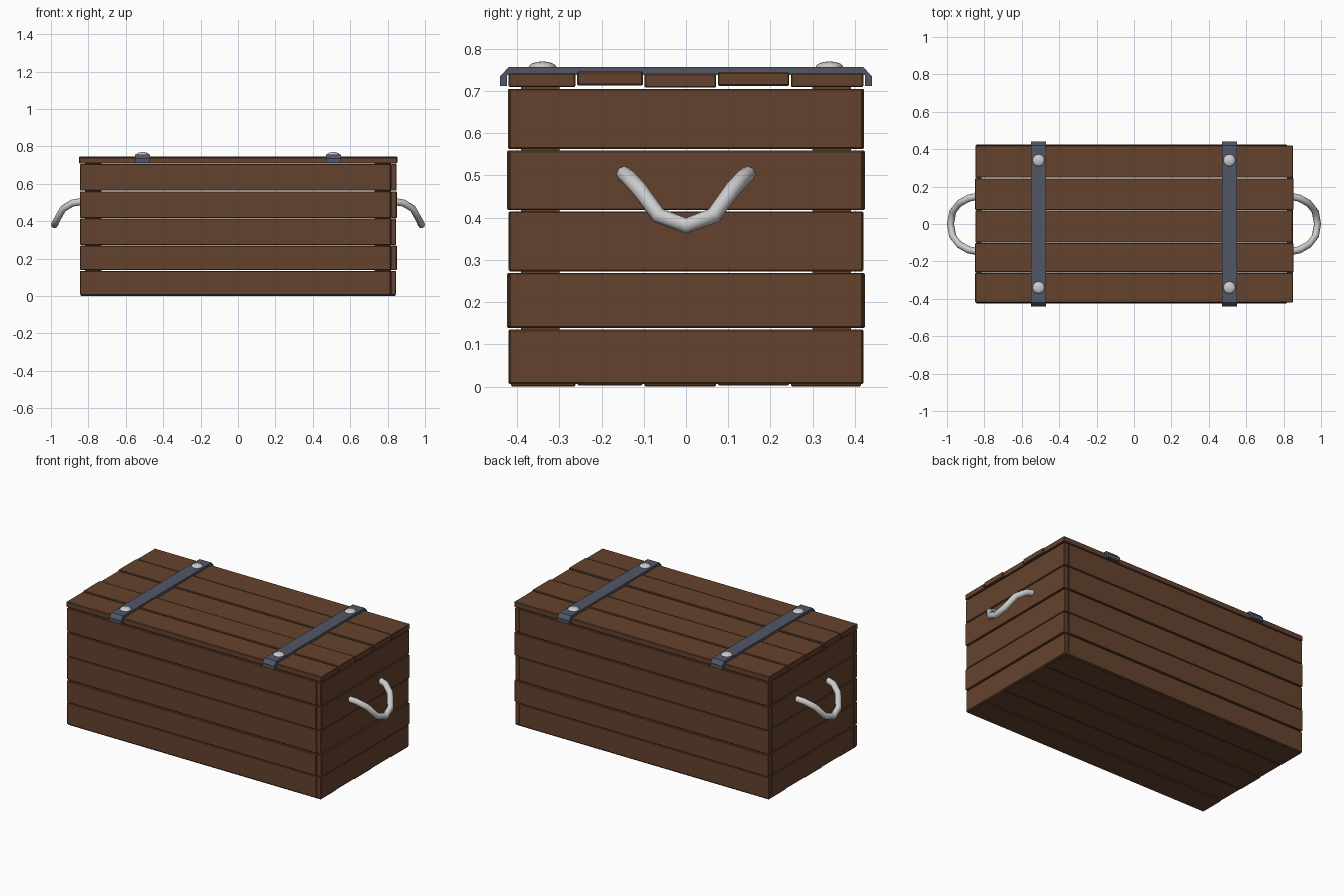
import bpy, bmesh, math
from mathutils import Matrix

if "Cube" in bpy.data.objects:
    bpy.data.objects.remove(bpy.data.objects["Cube"])


def material(name, rgb):
    m = bpy.data.materials.new(name)
    m.diffuse_color = (*rgb, 1)
    m.use_nodes = True
    m.node_tree.nodes["Principled BSDF"].inputs["Base Color"].default_value = m.diffuse_color
    return m


WOOD = material("brown_wood", (0.13, 0.055, 0.027))
STRAP = material("blue_grey_metal", (0.085, 0.095, 0.135))


def finish(bm, name, mat=None):
    bmesh.ops.recalc_face_normals(bm, faces=bm.faces)
    me = bpy.data.meshes.new(name)
    bm.to_mesh(me)
    bm.free()
    ob = bpy.data.objects.new(name, me)
    bpy.context.collection.objects.link(ob)
    if mat:
        me.materials.append(mat)
    return ob


def box(name, x, y, z, bevel=0.003):
    """Slightly chamfered board given its (min, max) on each axis."""
    bm = bmesh.new()
    c = [(a + b) / 2 for a, b in (x, y, z)]
    s = [b - a for a, b in (x, y, z)]
    bmesh.ops.create_cube(bm, size=1, matrix=Matrix.Translation(c) @ Matrix.Diagonal((*s, 1)))
    if bevel:
        bmesh.ops.bevel(bm, geom=bm.edges[:], offset=bevel, segments=1, affect='EDGES')
    return finish(bm, name, WOOD)


# Wall planks: five rows on every side, each row a touch in or out
rows = [(0.006, 0.135), (0.139, 0.269), (0.273, 0.415), (0.418, 0.559), (0.563, 0.705)]
shift = [0, 0.004, 0, 0.004, 0.002]
for i, (z, d) in enumerate(zip(rows, shift)):
    box(f"front_plank_{i+1}", (-0.845, 0.817), (-0.42 - d, -0.39), z)
    box(f"back_plank_{i+1}", (-0.845, 0.817), (0.39, 0.42 + d), z)
    box(f"right_plank_{i+1}", (0.817, 0.845 + d), (-0.419, 0.419), z)
    box(f"left_plank_{i+1}", (-0.843, -0.815), (-0.389, 0.389), z)

# Inner corner posts
for sx in (-1, 1):
    for sy in (-1, 1):
        x = sorted((sx * 0.73, sx * 0.818))
        y = sorted((sy * 0.30, sy * 0.391))
        box("corner_post", x, y, (0.006, 0.713), 0)

# Floor and lid planks
cuts = [-0.42, -0.26, -0.10, 0.0735, 0.2465, 0.42]
tops = [0.742, 0.746, 0.741, 0.745, 0.742]
ends = [(-0.849, 0.85), (-0.85, 0.852), (-0.847, 0.849), (-0.85, 0.853), (-0.848, 0.85)]
for i in range(5):
    y0 = cuts[i] + (0.002 if i else 0)
    y1 = cuts[i + 1] - (0.002 if i < 4 else 0)
    box(f"lid_plank_{i+1}", ends[i], (y0, y1), (tops[i] - 0.033, tops[i]))
    box(f"floor_plank_{i+1}", (-0.842, 0.842), (max(y0, -0.415), min(y1, 0.415)),
        (0.003 * (i % 2), 0.03))

# Lid straps with folded, chamfered ends, and domed rivets
half = [(0.42, 0.757), (0.44, 0.735), (0.44, 0.712), (0.424, 0.712), (0.424, 0.738)]
profile = half + [(-y, z) for y, z in reversed(half)]
for side in (-1, 1):
    x0 = side * 0.51
    bm = bmesh.new()
    face = bm.faces.new([bm.verts.new((x0 - 0.04, y, z)) for y, z in profile])
    ext = bmesh.ops.extrude_face_region(bm, geom=[face])
    bmesh.ops.translate(bm, vec=(0.08, 0, 0),
                        verts=[g for g in ext["geom"] if isinstance(g, bmesh.types.BMVert)])
    finish(bm, "lid_strap", STRAP)
    for sy in (-1, 1):
        bm = bmesh.new()
        bmesh.ops.create_uvsphere(bm, u_segments=12, v_segments=8, radius=1,
                                  matrix=Matrix.Translation((x0, sy * 0.34, 0.756))
                                  @ Matrix.Diagonal((0.033, 0.033, 0.014, 1)))
        for f in bm.faces:
            f.smooth = True
        finish(bm, "strap_rivet")

# Drooping end handles
arm = [(0.835, 0.148, 0.505), (0.885, 0.138, 0.497), (0.935, 0.11, 0.467), (0.97, 0.065, 0.405)]
path = arm + [(0.981, 0, 0.381)] + [(x, -y, z) for x, y, z in reversed(arm)]
for side, label in ((-1, "left"), (1, "right")):
    cu = bpy.data.curves.new(label + "_handle", 'CURVE')
    cu.dimensions = '3D'
    cu.bevel_depth = 0.019
    cu.bevel_resolution = 2
    cu.use_fill_caps = True
    sp = cu.splines.new('POLY')
    sp.points.add(len(path) - 1)
    for p, (x, y, z) in zip(sp.points, path):
        p.co = (side * x, y, z, 1)
    sp.use_smooth = True
    ob = bpy.data.objects.new(label + "_handle", cu)
    bpy.context.collection.objects.link(ob)
